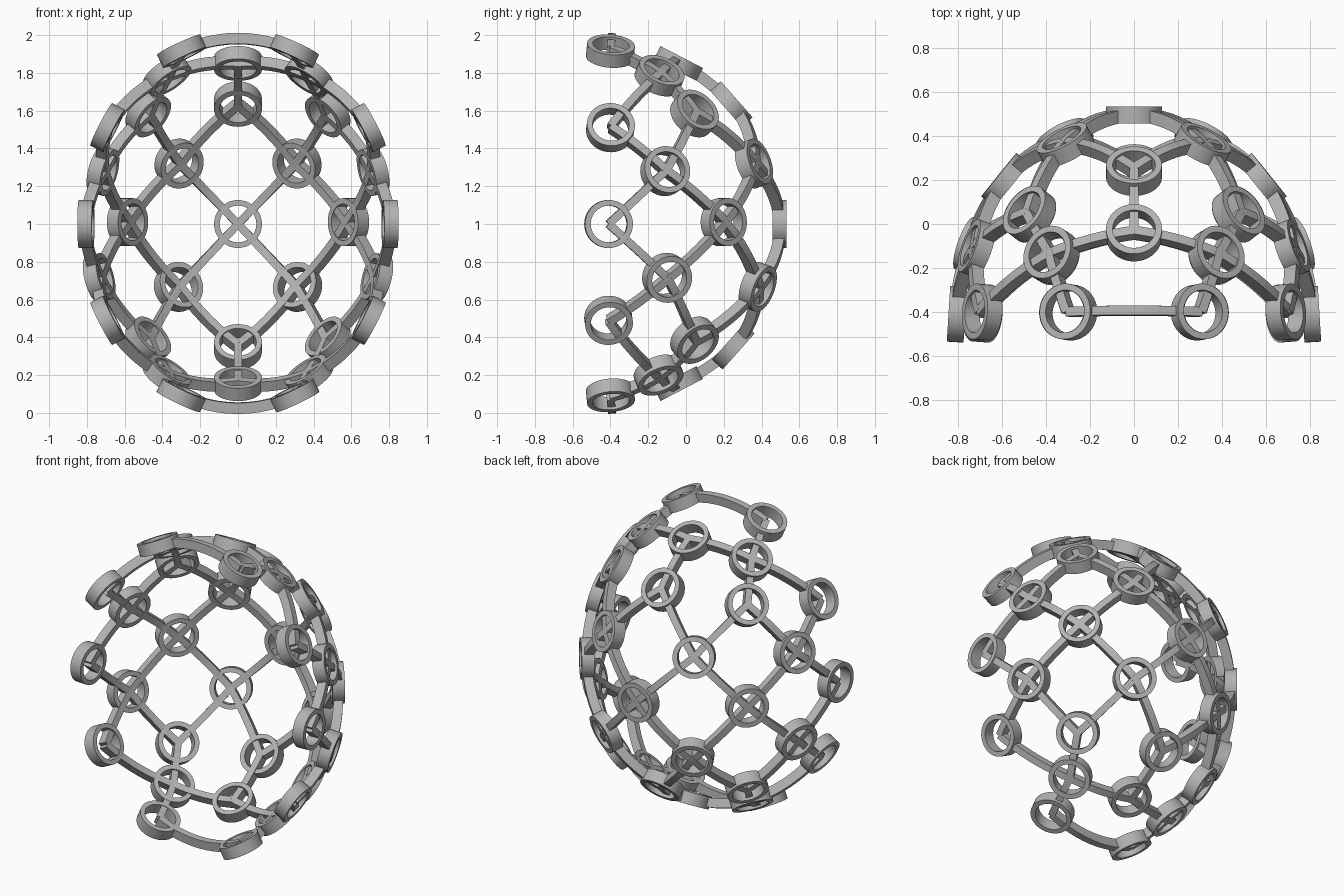
import bpy, bmesh, math
from mathutils import Vector

if "Cube" in bpy.data.objects:
    bpy.data.objects.remove(bpy.data.objects["Cube"], do_unlink=True)

grey = bpy.data.materials.new("plain_grey")
grey.use_nodes = True
COLOUR = (0.45, 0.45, 0.45, 1)
grey.diffuse_color = COLOUR
grey.node_tree.nodes["Principled BSDF"].inputs["Base Color"].default_value = COLOUR

# Egg-shaped shell that the lattice follows
CENTRE = Vector((0, -0.48, 1))
RADII = Vector((0.81, 0.97, 0.97))
RING_OUT, RING_IN, RING_DEPTH = 0.127, 0.097, 0.076
BAR_WIDTH, BAR_DEPTH = 0.042, 0.058

# Ring centres on the left half
HALF = {
    "back": (0, 0.495, 1.0),
    "upper_spine": (0, 0.24, 1.635), "lower_spine": (0, 0.25, 0.35),
    "crown": (0, -0.04, 1.85), "base": (0, -0.04, 0.155),
    "upper_inner": (0.312, 0.36, 1.32), "lower_inner": (0.315, 0.38, 0.667),
    "waist": (0.585, 0.2, 1.01),
    "upper_mid": (0.475, 0.045, 1.585), "lower_mid": (0.475, 0.045, 0.385),
    "upper_outer": (0.715, -0.11, 1.28), "lower_outer": (0.735, -0.1, 0.715),
    "upper_shoulder": (0.375, -0.14, 1.785), "lower_shoulder": (0.375, -0.145, 0.2),
    "side_rim": (0.805, -0.41, 1.0),
    "upper_rim": (0.69, -0.4, 1.51), "lower_rim": (0.69, -0.41, 0.49),
    "top_rim": (0.298, -0.4, 1.915), "bottom_rim": (0.3, -0.4, 0.093),
}

# Bars of the left half, written once for the upper and lower parts
LINKS = [("back", "L_inner"), ("L_inner", "L_spine"), ("L_inner", "waist"),
         ("L_inner", "L_mid"), ("L_spine", "L_end"), ("L_mid", "L_outer"),
         ("L_mid", "L_shoulder"), ("L_outer", "waist"), ("L_outer", "side_rim"),
         ("L_outer", "L_rim"), ("L_shoulder", "L_rim"), ("L_shoulder", "L_end"),
         ("L_shoulder", "L_edge")]


def normal_at(p):
    d = p - CENTRE
    return Vector([d[i] / RADII[i] ** 2 for i in range(3)]).normalized()


def finish(bm, name, angle):
    bmesh.ops.recalc_face_normals(bm, faces=bm.faces)
    mesh = bpy.data.meshes.new(name)
    bm.to_mesh(mesh)
    bm.free()
    mesh.materials.append(grey)
    obj = bpy.data.objects.new(name, mesh)
    bpy.context.collection.objects.link(obj)
    bpy.ops.object.select_all(action='DESELECT')
    obj.select_set(True)
    bpy.context.view_layer.objects.active = obj
    bpy.ops.object.shade_smooth_by_angle(angle=math.radians(angle))
    return obj


def sweep(bm, sections, closed):
    """Join equal cross-sections into a skin."""
    loops = [[bm.verts.new(p) for p in s] for s in sections]
    pairs = list(zip(loops, loops[1:])) + ([(loops[-1], loops[0])] if closed else [])
    for a, b in pairs:
        for i in range(len(a)):
            j = (i + 1) % len(a)
            bm.faces.new((a[i], a[j], b[j], b[i]))
    if not closed:
        bm.faces.new(loops[0])
        bm.faces.new(loops[-1])


def make_ring(name, p):
    n = normal_at(p)
    u = n.orthogonal().normalized()
    v = n.cross(u)
    h = n * RING_DEPTH / 2
    sections = []
    for k in range(40):
        t = math.tau * k / 40
        d = u * math.cos(t) + v * math.sin(t)
        sections.append([p + d * r + s * h for r, s in
                         ((RING_OUT, 1), (RING_OUT, -1), (RING_IN, -1), (RING_IN, 1))])
    bm = bmesh.new()
    sweep(bm, sections, True)
    finish(bm, name, 35)


def make_bar(name, a, b):
    """Curved bar that follows the shell between two ring centres."""
    def unit(p):
        return Vector([(p[i] - CENTRE[i]) / RADII[i] for i in range(3)])
    ua, ub = unit(a), unit(b)
    path = []
    for k in range(13):
        t = k / 12
        q = ua.lerp(ub, t).normalized() * (ua.length * (1 - t) + ub.length * t)
        path.append(CENTRE + q * RADII)
    sections = []
    for k, p in enumerate(path):
        along = path[min(k + 1, 12)] - path[max(k - 1, 0)]
        n = normal_at(p)
        side = along.cross(n).normalized() * BAR_WIDTH / 2
        n = n * BAR_DEPTH / 2
        sections.append([p + side + n, p - side + n, p - side - n, p + side - n])
    bm = bmesh.new()
    sweep(bm, sections, False)
    finish(bm, name, 30)


# Rings, mirrored across the middle
for name, p in HALF.items():
    if p[0] == 0:
        make_ring(name + "_ring", Vector(p))
    else:
        for side, s in (("left", 1), ("right", -1)):
            make_ring(f"{side}_{name}_ring", Vector((s * p[0], p[1], p[2])))

# Bars, mirrored across the middle and repeated for both levels
for level, end, edge in (("upper", "crown", "top_rim"), ("lower", "base", "bottom_rim")):
    def full(n):
        return n.replace("L_end", end).replace("L_edge", edge).replace("L_", level + "_")
    for first, second in LINKS:
        n1, n2 = full(first), full(second)
        p1, p2 = HALF[n1], HALF[n2]
        if p1[0] == 0 and p2[0] == 0:
            make_bar(f"{n1}_to_{n2}_bar", Vector(p1), Vector(p2))
            continue
        for side, s in (("left", 1), ("right", -1)):
            make_bar(f"{side}_{n1}_to_{n2}_bar", Vector((s * p1[0], p1[1], p1[2])),
                     Vector((s * p2[0], p2[1], p2[2])))
    x, y, z = HALF[edge]
    make_bar(edge + "_cross_bar", Vector((-x, y, z)), Vector((x, y, z)))
